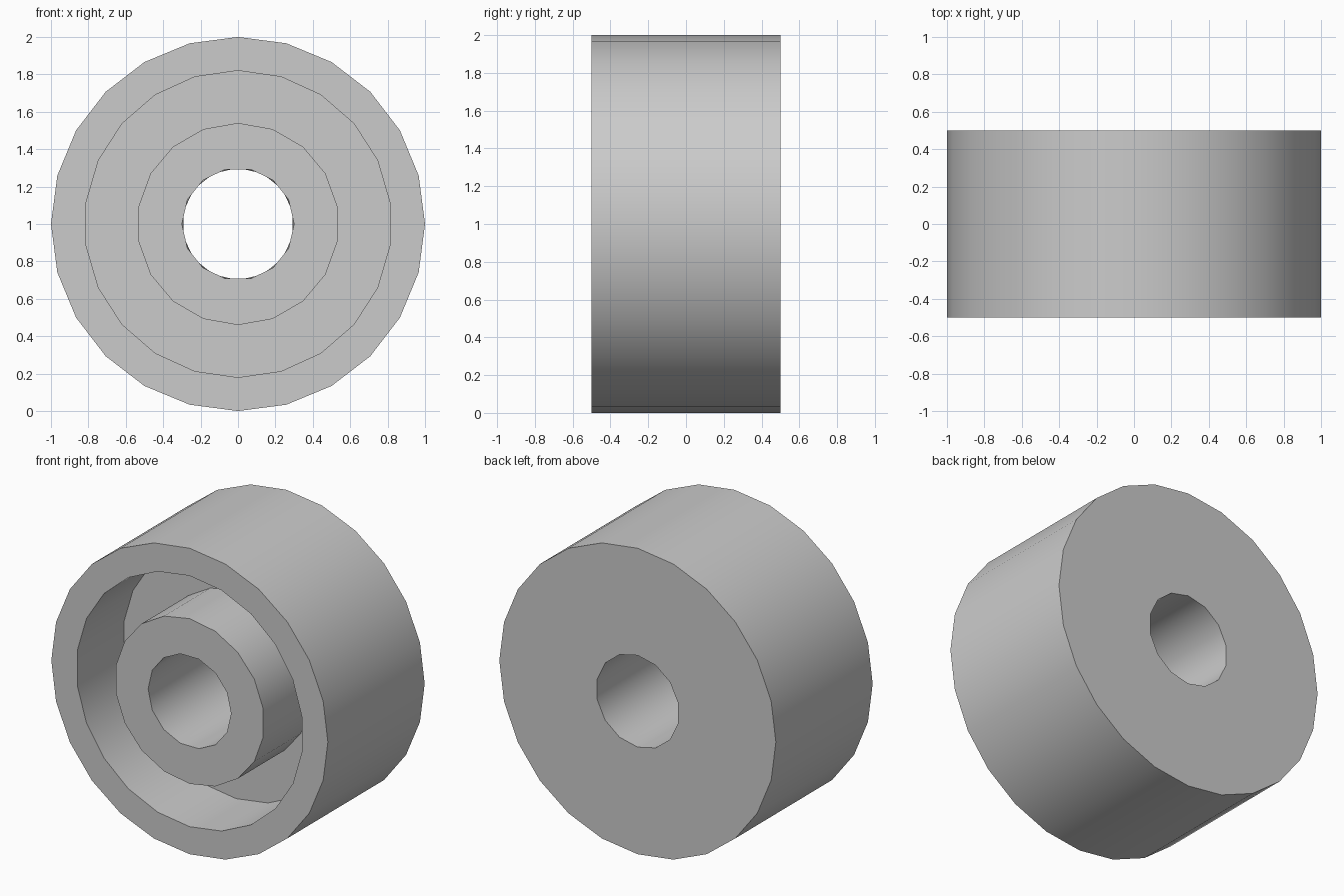
import bpy, bmesh
from math import sin, cos, pi

cube = bpy.data.objects.get("Cube")
if cube:
    bpy.data.objects.remove(cube, do_unlink=True)

grey = bpy.data.materials.new("plain grey")
grey.use_nodes = True
grey.diffuse_color = (0.6, 0.6, 0.6, 1)
grey.node_tree.nodes["Principled BSDF"].inputs["Base Color"].default_value = (0.6, 0.6, 0.6, 1)

FRONT, FLOOR, BACK = -0.5, -0.02, 0.5

# Closed profile of the wheel: radius, depth, sides, turn in steps
rings = [
    (1.0, BACK, 24, 0),      # rim
    (1.0, FRONT, 24, 0),
    (0.82, FRONT, 22, 0),    # groove
    (0.82, FLOOR, 22, 0),
    (0.54, FLOOR, 18, 0),    # hub
    (0.54, FRONT, 18, 0),
    (0.3, FRONT, 14, 0.5),   # bore, twisted half a step
    (0.3, BACK, 14, 0),
]


def add_ring(bm, radius, y, sides, turn):
    """Return the ring's vertices, each with its place around the circle."""
    ring = []
    for i in range(sides):
        place = (i + turn) / sides
        a = 2 * pi * place
        ring.append((bm.verts.new((radius * sin(a), y, 1 + radius * cos(a))), place))
    return ring


def zip_rings(bm, a, b):
    """Join two rings, stepping along whichever lags behind."""
    def place(ring, i):
        return ring[i % len(ring)][1] + i // len(ring)

    i = j = 0
    while i < len(a) or j < len(b):
        gap = place(a, i + 1) - place(b, j + 1)
        step_a = j == len(b) or (i < len(a) and gap < 1e-6)
        step_b = i == len(a) or (j < len(b) and gap > -1e-6)
        corners = [b[j % len(b)][0], a[i % len(a)][0]]
        if step_a:
            i += 1
            corners.append(a[i % len(a)][0])
        if step_b:
            j += 1
            corners.append(b[j % len(b)][0])
        bm.faces.new(corners)


bm = bmesh.new()
loops = [add_ring(bm, *ring) for ring in rings]
for k, loop in enumerate(loops):
    zip_rings(bm, loops[k - 1], loop)
bmesh.ops.recalc_face_normals(bm, faces=bm.faces)

mesh = bpy.data.meshes.new("grooved_wheel")
bm.to_mesh(mesh)
bm.free()
mesh.materials.append(grey)
wheel = bpy.data.objects.new("grooved_wheel", mesh)
bpy.context.collection.objects.link(wheel)

# Smooth walls, crisp rims
bpy.ops.object.select_all(action='DESELECT')
wheel.select_set(True)
bpy.context.view_layer.objects.active = wheel
bpy.ops.object.shade_smooth_by_angle(angle=pi / 6)
